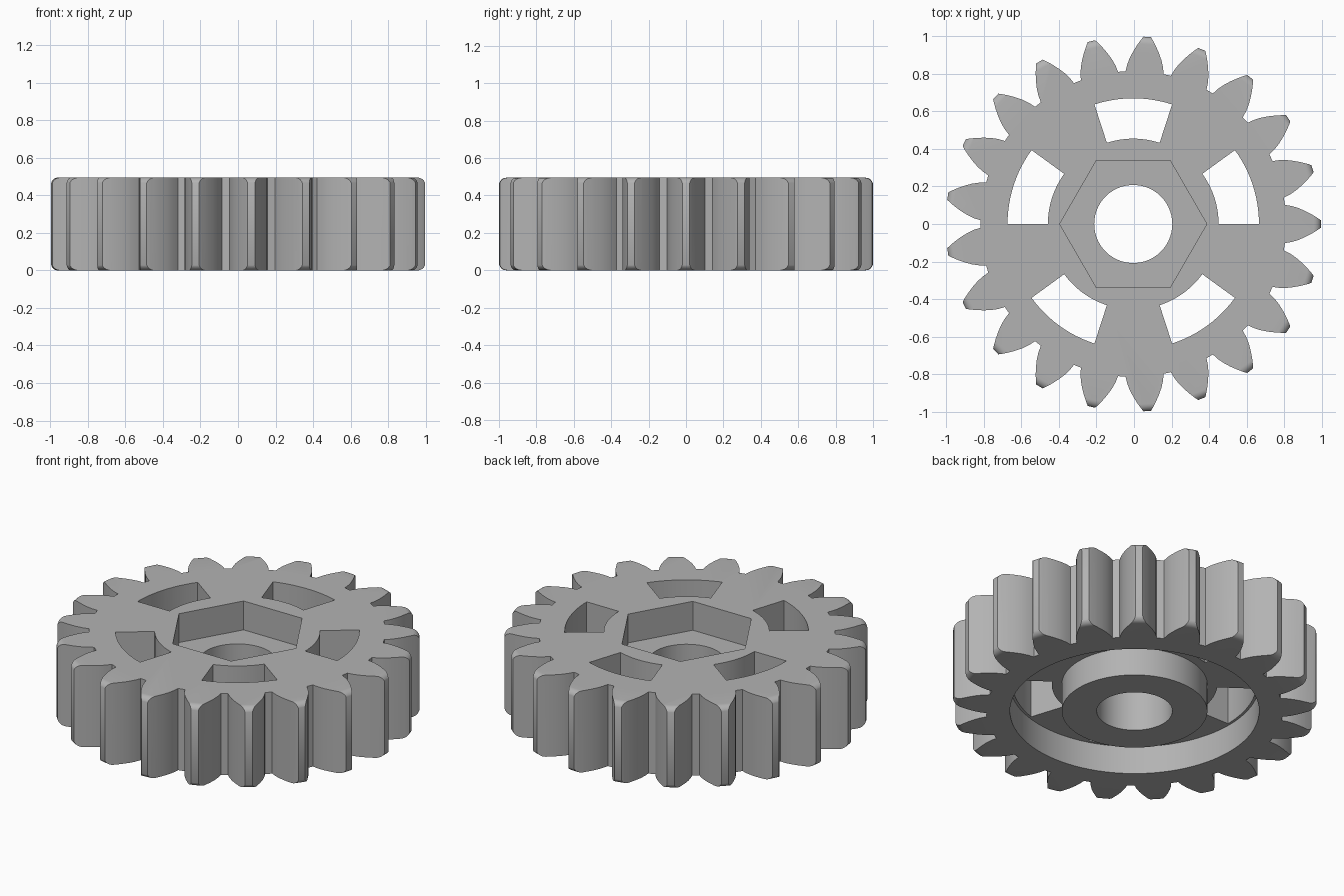
import bpy, bmesh
from math import cos, sin, pi, radians

TEETH, HEIGHT = 21, 0.495
WEB_Z, HEX_Z, ROUND = 0.17, 0.32, 0.04

if "Cube" in bpy.data.objects:
    bpy.data.objects.remove(bpy.data.objects["Cube"])

grey = bpy.data.materials.new("plain grey")
grey.use_nodes = True
colour = (0.45, 0.45, 0.45, 1)
grey.diffuse_color = colour
grey.node_tree.nodes["Principled BSDF"].inputs["Base Color"].default_value = colour


def polar(r, a):
    return (r * cos(a), r * sin(a))


def arc(r, a, b, n):
    return [polar(r, a + (b - a) * i / n) for i in range(n + 1)]


def circle(r, n=96):
    return [polar(r, 2 * pi * i / n) for i in range(n)]


def make(name, bm):
    bmesh.ops.recalc_face_normals(bm, faces=bm.faces)
    mesh = bpy.data.meshes.new(name)
    bm.to_mesh(mesh)
    bm.free()
    mesh.materials.append(grey)
    ob = bpy.data.objects.new(name, mesh)
    bpy.context.collection.objects.link(ob)
    return ob


def loft(name, rings):
    """Skin matching rings of (outline, z), capped at both ends."""
    bm = bmesh.new()
    loops = [[bm.verts.new((x, y, z)) for x, y in pts] for pts, z in rings]
    for lo, hi in zip(loops, loops[1:]):
        for i in range(len(lo)):
            j = (i + 1) % len(lo)
            bm.faces.new((lo[i], lo[j], hi[j], hi[i]))
    bm.faces.new(loops[0])
    bm.faces.new(loops[-1])
    return make(name, bm)


def prism(name, pts, z0, z1):
    return loft(name, [(pts, z0), (pts, z1)])


def cut(target, tool, operation="DIFFERENCE"):
    mod = target.modifiers.new(tool.name, "BOOLEAN")
    mod.object, mod.operation, mod.solver = tool, operation, "EXACT"
    bpy.context.view_layer.objects.active = target
    bpy.ops.object.modifier_apply(modifier=mod.name)
    bpy.data.objects.remove(tool)


# Toothed body: radius and half width along one curved flank
flank = [(0.815, 0.102), (0.85, 0.096), (0.885, 0.085), (0.92, 0.069),
         (0.955, 0.05), (0.985, 0.031), (1.0, 0.02)]
outline = []
for t in range(TEETH):
    a = 2 * pi * t / TEETH
    outline += [polar(r, a - w / r) for r, w in flank]
    outline += [polar(r, a + w / r) for r, w in reversed(flank)]
gear = prism("gear_wheel", outline, -0.1, HEIGHT + 0.1)

# Rounded rim limits the tooth tips above and below
quarter = [i * pi / 12 for i in range(7)]
rim = [(circle(1.002 - ROUND + ROUND * sin(q), 168), ROUND - ROUND * cos(q)) for q in quarter]
rim += [(pts, HEIGHT - z) for pts, z in reversed(rim)]
cut(gear, loft("rim_rounding", rim), "INTERSECT")

# Underside ring recess around the hub
recess = prism("ring_recess", circle(0.685), -0.1, WEB_Z)
cut(recess, prism("hub_core", circle(0.4), -0.2, WEB_Z + 0.1))
cut(gear, recess)

# Hexagonal pocket and shaft bore
cut(gear, prism("hex_pocket", circle(0.392, 6), HEX_Z, HEIGHT + 0.1))
cut(gear, prism("shaft_bore", circle(0.208), -0.1, HEIGHT + 0.2))

# Five windows through the web
for k in range(5):
    a = radians(72 * k)
    b = a + radians(36)
    pts = arc(0.67, a, b, 12) + arc(0.455, b, a, 12)
    cut(gear, prism("window", pts, -0.1, HEIGHT + 0.1))

gear.location.x = -0.004
bpy.ops.object.select_all(action="DESELECT")
gear.select_set(True)
bpy.context.view_layer.objects.active = gear
bpy.ops.object.shade_smooth_by_angle(angle=radians(30))
